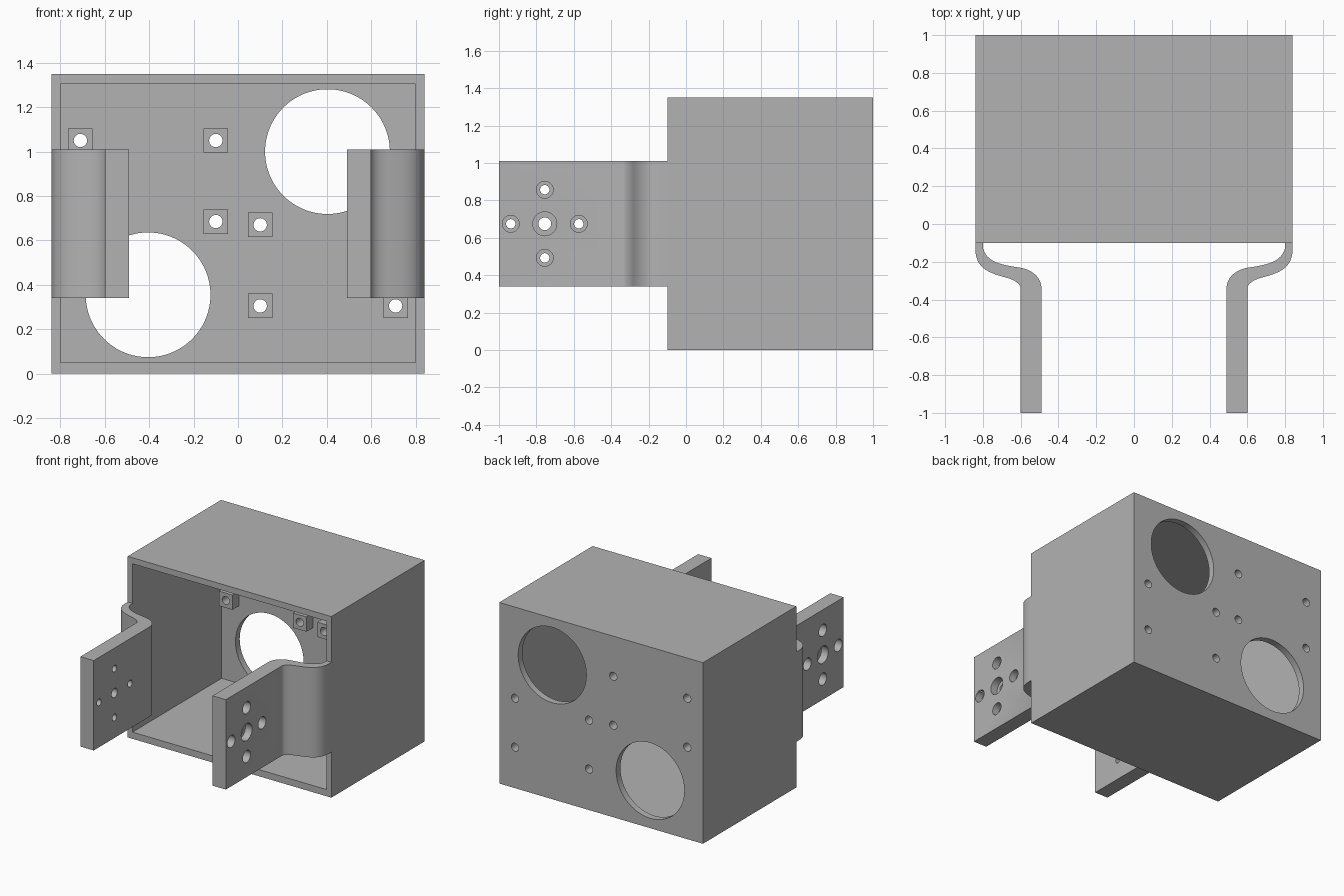
import bpy, bmesh, math
from mathutils import Matrix, Vector

if "Cube" in bpy.data.objects:
    bpy.data.objects.remove(bpy.data.objects["Cube"], do_unlink=True)

grey = bpy.data.materials.new("plain grey")
grey.use_nodes = True
colour = (0.45, 0.45, 0.45, 1)
grey.diffuse_color = colour
grey.node_tree.nodes["Principled BSDF"].inputs["Base Color"].default_value = colour


def make(name, bm):
    bmesh.ops.recalc_face_normals(bm, faces=bm.faces)
    mesh = bpy.data.meshes.new(name)
    bm.to_mesh(mesh)
    bm.free()
    mesh.materials.append(grey)
    obj = bpy.data.objects.new(name, mesh)
    bpy.context.collection.objects.link(obj)
    return obj


def box(name, low, high):
    low, high = Vector(low), Vector(high)
    bm = bmesh.new()
    place = Matrix.Translation((low + high) / 2) @ Matrix.Diagonal((*(high - low), 1))
    bmesh.ops.create_cube(bm, size=1, matrix=place)
    return make(name, bm)


def cylinder(name, centre, axis, radius, depth, sides=32):
    bm = bmesh.new()
    turn = Matrix.Rotation(math.pi / 2, 4, "X" if axis == "Y" else "Y")
    bmesh.ops.create_cone(bm, cap_ends=True, segments=sides, radius1=radius, radius2=radius,
                          depth=depth, matrix=Matrix.Translation(centre) @ turn)
    return make(name, bm)


def combine(target, tool, operation):
    mod = target.modifiers.new("combine", "BOOLEAN")
    mod.operation, mod.solver, mod.object = operation, "EXACT", tool
    bpy.context.view_layer.objects.active = target
    bpy.ops.object.modifier_apply(modifier=mod.name)
    bpy.data.objects.remove(tool, do_unlink=True)


def smooth(obj):
    bpy.ops.object.select_all(action="DESELECT")
    obj.select_set(True)
    bpy.context.view_layer.objects.active = obj
    bpy.ops.object.shade_smooth_by_angle(angle=math.radians(30))


def bezier(a, b, c, d, steps=12):
    a, b, c, d = map(Vector, (a, b, c, d))
    for i in range(steps + 1):
        t = i / steps
        s = 1 - t
        yield a * s**3 + b * 3 * s * s * t + c * 3 * s * t * t + d * t**3


# Open-fronted housing
housing = box("housing", (-0.84, -0.1, 0), (0.84, 1, 1.35))
combine(housing, box("cavity", (-0.8, -0.3, 0.05), (0.8, 0.95, 1.305)), "DIFFERENCE")

# Screw posts on the inside of the back wall, drilled right through
posts = [(x, z) for x in (-0.71, -0.1) for z in (1.05, 0.685)]
posts += [(x, z) for x in (0.1, 0.71) for z in (0.67, 0.305)]
for x, z in posts:
    combine(housing, box("post", (x - 0.055, 0.87, z - 0.055), (x + 0.055, 0.97, z + 0.055)), "UNION")
for x, z in posts:
    combine(housing, cylinder("drill", (x, 0.95, z), "Y", 0.03, 0.4), "DIFFERENCE")

# Two large round openings in the back wall
for x, z in ((0.403, 1.0), (-0.405, 0.355)):
    combine(housing, cylinder("opening", (x, 0.95, z), "Y", 0.281, 0.3, 96), "DIFFERENCE")
smooth(housing)


# Bent mounting arms
def arm(name, side):
    outer = [Vector((0.84, -0.1))]
    outer += bezier((0.84, -0.13), (0.84, -0.24), (0.76, -0.26), (0.68, -0.283))
    outer += list(bezier((0.68, -0.283), (0.64, -0.293), (0.61, -0.31), (0.6, -0.335)))[1:]
    inner = [Vector((0.8, -0.1))]
    inner += bezier((0.8, -0.125), (0.785, -0.2), (0.7, -0.218), (0.61, -0.23))
    inner += list(bezier((0.61, -0.23), (0.54, -0.24), (0.49, -0.28), (0.49, -0.345)))[1:]
    outline = outer + [Vector((0.6, -1)), Vector((0.49, -1))] + inner[::-1]
    bm = bmesh.new()
    face = bm.faces.new([bm.verts.new((side * p.x, p.y, 0.34)) for p in outline])
    grown = bmesh.ops.extrude_face_region(bm, geom=[face])["geom"]
    bmesh.ops.translate(bm, vec=(0, 0, 0.67),
                        verts=[v for v in grown if isinstance(v, bmesh.types.BMVert)])
    obj = make(name, bm)

    # Counterbored screw holes in a cross pattern
    for dy, dz in ((0, 0), (0.182, 0), (-0.182, 0), (0, 0.182), (0, -0.182)):
        bore, sink = (0.025, 0.045) if dy or dz else (0.034, 0.064)
        y, z = -0.755 + dy, 0.675 + dz
        combine(obj, cylinder("drill", (side * 0.545, y, z), "X", bore, 0.3), "DIFFERENCE")
        combine(obj, cylinder("counterbore", (side * 0.6, y, z), "X", sink, 0.11), "DIFFERENCE")
    smooth(obj)


arm("left_arm", 1)
arm("right_arm", -1)
